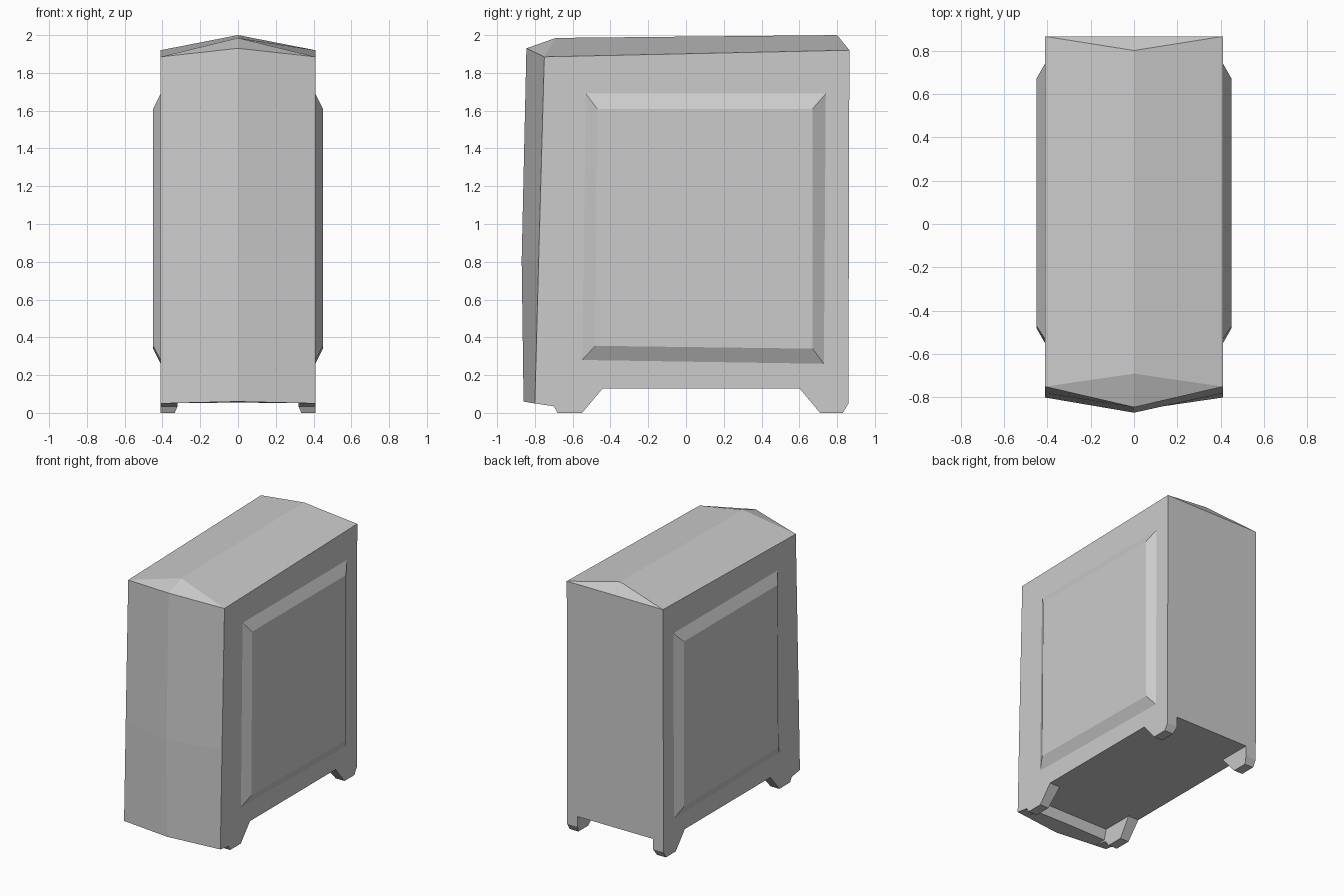
import bpy
import bmesh

cube = bpy.data.objects.get("Cube")
if cube:
    bpy.data.objects.remove(cube)

grey = bpy.data.materials.new("light grey")
grey.use_nodes = True
colour = (0.6, 0.6, 0.6, 1)
grey.diffuse_color = colour
grey.node_tree.nodes["Principled BSDF"].inputs["Base Color"].default_value = colour


def loft(name, rings):
    """Join closed rings of points with flat faces and cap both ends."""
    bm = bmesh.new()
    loops = [[bm.verts.new(p) for p in ring] for ring in rings]
    n = len(loops[0])
    for a, b in zip(loops, loops[1:]):
        for i in range(n):
            j = (i + 1) % n
            bm.faces.new((a[i], a[j], b[j], b[i]))
    bm.faces.new(loops[0])
    bm.faces.new(loops[-1][::-1])
    bmesh.ops.remove_doubles(bm, verts=bm.verts, dist=0.0005)
    bmesh.ops.recalc_face_normals(bm, faces=bm.faces)
    mesh = bpy.data.meshes.new(name)
    bm.to_mesh(mesh)
    bm.free()
    mesh.materials.append(grey)
    obj = bpy.data.objects.new(name, mesh)
    bpy.context.collection.objects.link(obj)
    return obj


def ring(x, profile):
    return [(x, y, z) for y, z in profile]


HALF = 0.41

# Case body: bowed front and ridged top, with hips running to the corners
front_top, back_top = (-0.75, 1.885), (0.865, 1.92)
side = [(0.86, 0.13), (-0.69, 0.13), (-0.71, 0.05), (-0.80, 0.05),
        (-0.78, 0.81), front_top, front_top, back_top, back_top]
middle = [(0.86, 0.13), (-0.69, 0.13), (-0.71, 0.055), (-0.86, 0.06),
          (-0.87, 0.81), (-0.845, 1.93), (-0.69, 1.985), (0.80, 2.0), back_top]
loft("case_body", [ring(-HALF, side), ring(0, middle), ring(HALF, side)])

# Raised side panels with bevelled rims
rim = [(-0.55, 0.28), (0.73, 0.26), (0.74, 1.69), (-0.53, 1.69)]
face = [(-0.48, 0.355), (0.67, 0.34), (0.67, 1.61), (-0.47, 1.61)]
# Feet, tapering towards the ground
front_foot = [(-0.80, 0.05), (-0.70, 0.035), (-0.68, 0), (-0.55, 0),
              (-0.44, 0.131), (-0.79, 0.131)]
back_foot = [(0.60, 0.131), (0.71, 0), (0.83, 0), (0.86, 0.05), (0.86, 0.131)]

for label, s in (("left", 1), ("right", -1)):
    loft(label + "_panel", [ring(s * (HALF - 0.01), rim), ring(s * HALF, rim),
                            ring(s * 0.45, face)])
    for end, profile in (("front", front_foot), ("back", back_foot)):
        inner = [(s * (0.32 if z > 0.02 else 0.335), y, z) for y, z in profile]
        loft(f"{label}_{end}_foot", [ring(s * HALF, profile), inner])
